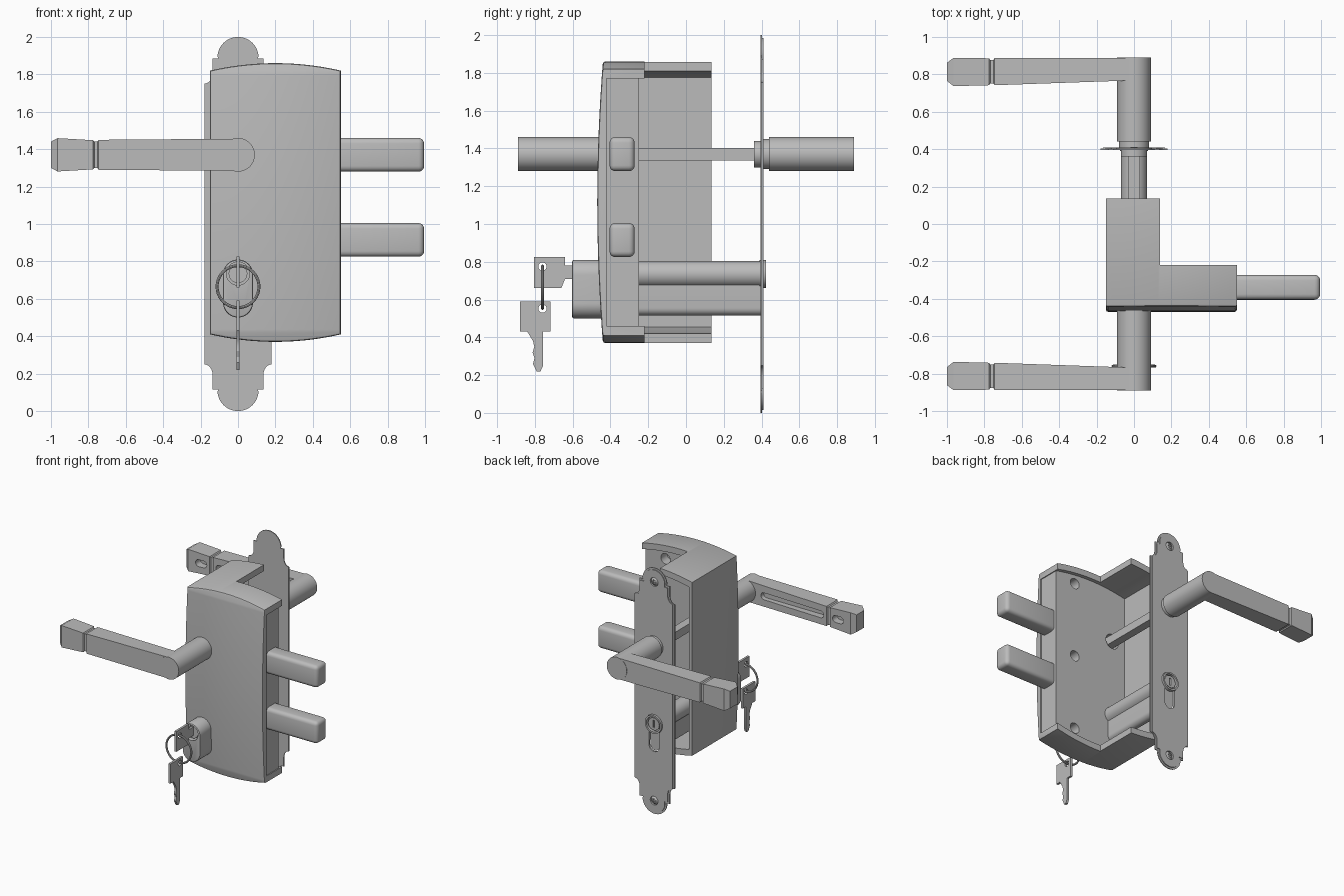
import bpy, bmesh
from math import sin, cos, pi, radians
from mathutils import Matrix

if "Cube" in bpy.data.objects:
    bpy.data.objects.remove(bpy.data.objects["Cube"])

GREY = (0.5, 0.5, 0.5, 1)
mat = bpy.data.materials.new("satin grey metal")
mat.use_nodes = True
mat.diffuse_color = GREY
mat.node_tree.nodes["Principled BSDF"].inputs["Base Color"].default_value = GREY
HANDLE_Z, LOCK_Z, MID_Z = 1.37, 0.735, 1.115


def finish(name, bm):
    bmesh.ops.recalc_face_normals(bm, faces=bm.faces)
    me = bpy.data.meshes.new(name)
    bm.to_mesh(me)
    bm.free()
    me.materials.append(mat)
    ob = bpy.data.objects.new(name, me)
    bpy.context.collection.objects.link(ob)
    return ob


def loft(name, rings):
    """Closed skin through equal-length rings of points."""
    bm = bmesh.new()
    rows = [[bm.verts.new(p) for p in ring] for ring in rings]
    n = len(rows[0])
    for a, b in zip(rows, rows[1:]):
        for i in range(n):
            bm.faces.new((a[i], a[(i + 1) % n], b[(i + 1) % n], b[i]))
    bm.faces.new(rows[0])
    bm.faces.new(rows[-1])
    return finish(name, bm)


def prism(name, pts, a, b, axis="y"):
    if axis == "y":
        return loft(name, [[(u, t, z) for u, z in pts] for t in (a, b)])
    return loft(name, [[(t, u, z) for u, z in pts] for t in (a, b)])


def rect(u0, u1, z0, z1):
    return [(u0, z0), (u1, z0), (u1, z1), (u0, z1)]


def arc(cx, cz, r, a0=0, a1=360, n=24):
    return [(cx + r * cos(radians(a0 + (a1 - a0) * i / n)),
             cz + r * sin(radians(a0 + (a1 - a0) * i / n))) for i in range(n + 1)]


def disc(x, z, r, n=32):
    return arc(x, z, r, n=n)[:-1]


def capsule(r, z0, z1):
    return arc(0, z1 - r, r, 0, 180) + arc(0, z0 + r, r, 180, 360)


def slot(x0, x1, z, r):
    return arc(x1 - r, z, r, -90, 90, 8) + arc(x0 + r, z, r, 90, 270, 8)


def euro(grow=0.0):
    """Keyhole-shaped lock cylinder section."""
    return (arc(0, LOCK_Z, 0.07 + grow, -55, 235, 32)
            + arc(0, 0.555, 0.04 + grow, 180, 360, 12))


def boolean(ob, cutter, op="DIFFERENCE"):
    m = ob.modifiers.new("cut", "BOOLEAN")
    m.operation, m.object, m.solver = op, cutter, "EXACT"
    bpy.context.view_layer.objects.active = ob
    bpy.ops.object.modifier_apply(modifier=m.name)
    bpy.data.objects.remove(cutter)


def bevel(ob, width, segments=3, rule=lambda e: True):
    bm = bmesh.new()
    bm.from_mesh(ob.data)
    edges = [e for e in bm.edges
             if len(e.link_faces) == 2 and e.calc_face_angle() > 0.6 and rule(e)]
    bmesh.ops.bevel(bm, geom=edges, offset=width, segments=segments,
                    affect="EDGES", profile=0.5, clamp_overlap=True)
    bm.to_mesh(ob.data)
    bm.free()


# Lock case: arched outline, bowed front, open at the back and bolt side
def case_outline(x0, x1, inset, n=20):
    xs = [x0 + (x1 - x0) * i / n for i in range(n + 1)]
    top = [(x, 1.86 - inset - 0.04 * ((x - 0.2) / 0.35) ** 2) for x in xs]
    return top + [(x, 2 * MID_Z - z) for x, z in reversed(top)]


zs = [0.3 + 1.63 * i / 12 for i in range(13)]
bow = [(-0.47 + 0.03 * ((z - MID_Z) / 0.745) ** 2, z) for z in zs]
case = prism("lock_case", case_outline(-0.15, 0.55, 0), -0.6, 0.135)
boolean(case, prism("c", bow + [(0.5, zs[-1]), (0.5, zs[0])], -0.5, 0.9, "x"), "INTERSECT")
bevel(case, 0.012, 2, lambda e: all(v.co.y < -0.43 for v in e.verts))
boolean(case, prism("c", rect(0.14, 0.9, 0.1, 2.1), -0.22, 0.5))
boolean(case, prism("c", case_outline(-0.12, 0.6, 0.05), -0.42, 0.6))

# Lock body filling the front of the case, with mounting holes
body = prism("lock_body", case_outline(-0.121, 0.54, 0.049), -0.421, -0.25)
for z in (0.5, MID_Z, 1.73):
    boolean(body, prism("c", disc(0.36, z, 0.042), -0.33, 0))
boolean(body, prism("c", disc(0, HANDLE_Z, 0.06), -0.33, 0))

# Two bolts
for name, z in (("upper_bolt", HANDLE_Z), ("lower_bolt", 0.915)):
    bolt = prism(name, rect(-0.405, -0.272, z - 0.09, z + 0.09), 0.5, 0.995, "x")
    bevel(bolt, 0.03, 4)

# Spindle and lever handles, one on each side
prism("spindle", rect(-0.033, 0.033, HANDLE_Z - 0.033, HANDLE_Z + 0.033), -0.45, 0.45)
sections = [(0, .086, .768, .887), (-.745, .08, .742, .887), (-.752, .07, .752, .876),
            (-.768, .07, .752, .876), (-.775, .078, .742, .886),
            (-.965, .089, .737, .888), (-1, .07, .765, .862)]
for side, s, start in (("front", -1, 0.45), ("back", 1, 0.44)):
    prism(side + "_handle_neck", disc(0, HANDLE_Z, 0.09, 40), s * start, s * 0.89)
    lever = loft(side + "_lever", [
        [(x, s * y, HANDLE_Z + z) for y, z in ((a, -h), (b, -h), (b, h), (a, h))]
        for x, h, a, b in sections])
    for x0, x1 in ((-0.72, -0.14), (-0.9, -0.8)):
        boolean(lever, prism("c", slot(x0, x1, HANDLE_Z, 0.028), s * 0.6, s * 0.8))
prism("back_handle_collar", disc(0, HANDLE_Z, 0.07), 0.36, 0.405)
prism("back_handle_bush", disc(0, HANDLE_Z, 0.08), 0.40, 0.445)


# Decorative back plate in two stepped layers
def plate_outline(d):
    w, m = 0.18 - d, 0.135 - d
    sweep = [(w - (w - m) * sin(t), 1.75 + 0.06 * (1 - cos(t)))
             for t in (i * pi / 12 for i in range(7))]
    right = sweep + [(m, 1.885 - d), (0.105 - d, 1.885 - d)] + arc(0, 1.89, 0.11 - d, 3, 90, 12)
    left = [(-x, z) for x, z in reversed(right[:-1])]
    upper = right + left
    return upper + [(-x, 2 - z) for x, z in upper]


for name, d, y0, y1 in (("back_plate", 0, 0.395, 0.403),
                        ("back_plate_raised_face", 0.014, 0.402, 0.41)):
    plate = prism(name, plate_outline(d), y0, y1)
    boolean(plate, prism("c", euro(0.006), 0.2, 0.6))
    for z in (0.11, 1.89):
        boolean(plate, prism("c", disc(0, z, 0.035), 0.2, 0.6))
for name, z in (("lower_plate_screw", 0.11), ("upper_plate_screw", 1.89)):
    screw = loft(name, [[(x, y, zz) for x, zz in disc(0, z, r)]
                        for y, r in ((0.395, 0.035), (0.403, 0.03), (0.411, 0.018))])
    for w, h in ((0.015, 0.004), (0.004, 0.015)):
        boolean(screw, prism("c", rect(-w, w, z - h, z + h), 0.404, 0.5))

# Lock cylinder running from front to back
prism("lock_cylinder", euro(), -0.40, 0.398)
core = prism("back_cylinder_core", disc(0, LOCK_Z, 0.05), 0.39, 0.415)
boolean(core, prism("c", rect(-0.008, 0.008, 0.705, 0.765), 0.4, 0.5))
rim = prism("back_cylinder_rim", disc(0, LOCK_Z, 0.074), 0.39, 0.424)
boolean(rim, prism("c", disc(0, LOCK_Z, 0.06), 0.3, 0.5))
prism("cylinder_cam", rect(0.0, 0.03, 0.6, 0.655), -0.26, -0.222)

# Front cylinder guard
guard = prism("cylinder_guard", capsule(0.08, 0.5, 0.81), -0.603, -0.43)
bevel(guard, 0.01, 2, lambda e: all(v.co.y < -0.6 for v in e.verts))
boolean(guard, prism("c", disc(0, LOCK_Z, 0.062), -0.7, -0.55))
prism("front_cylinder_core", disc(0, LOCK_Z, 0.05), -0.585, -0.54)

# Keys: one in the lock, one hanging from the ring
upper_key = prism("inserted_key", [
    (-0.805, 0.825), (-0.64, 0.825), (-0.64, 0.78), (-0.57, 0.78), (-0.57, 0.71),
    (-0.64, 0.71), (-0.66, 0.66), (-0.805, 0.66)], -0.009, 0.009, "x")
lower_key = prism("hanging_key", [
    (-0.88, 0.59), (-0.718, 0.59), (-0.718, 0.43), (-0.757, 0.43), (-0.757, 0.25),
    (-0.77, 0.22), (-0.79, 0.22), (-0.81, 0.26), (-0.802, 0.29), (-0.812, 0.32),
    (-0.803, 0.35), (-0.81, 0.38), (-0.84, 0.43), (-0.88, 0.43)], -0.009, 0.009, "x")
for key, z in ((upper_key, 0.775), (lower_key, 0.552)):
    boolean(key, prism("c", disc(-0.76, z, 0.022, 16), -0.1, 0.1, "x"))
bpy.ops.mesh.primitive_torus_add(location=(0, -0.76, 0.665), rotation=(pi / 2, 0, 0),
                                 major_radius=0.112, minor_radius=0.008,
                                 major_segments=40, minor_segments=8)
ring = bpy.context.object
ring.name = "key_ring"
ring.data.materials.append(mat)

# Smooth curved surfaces, keep edges crisp
for ob in bpy.context.collection.objects:
    if ob.type == "MESH" and mat.name in ob.data.materials:
        ob.data.shade_smooth()
        bpy.ops.object.select_all(action="DESELECT")
        ob.select_set(True)
        bpy.context.view_layer.objects.active = ob
        bpy.ops.object.shade_smooth_by_angle(angle=radians(30))
